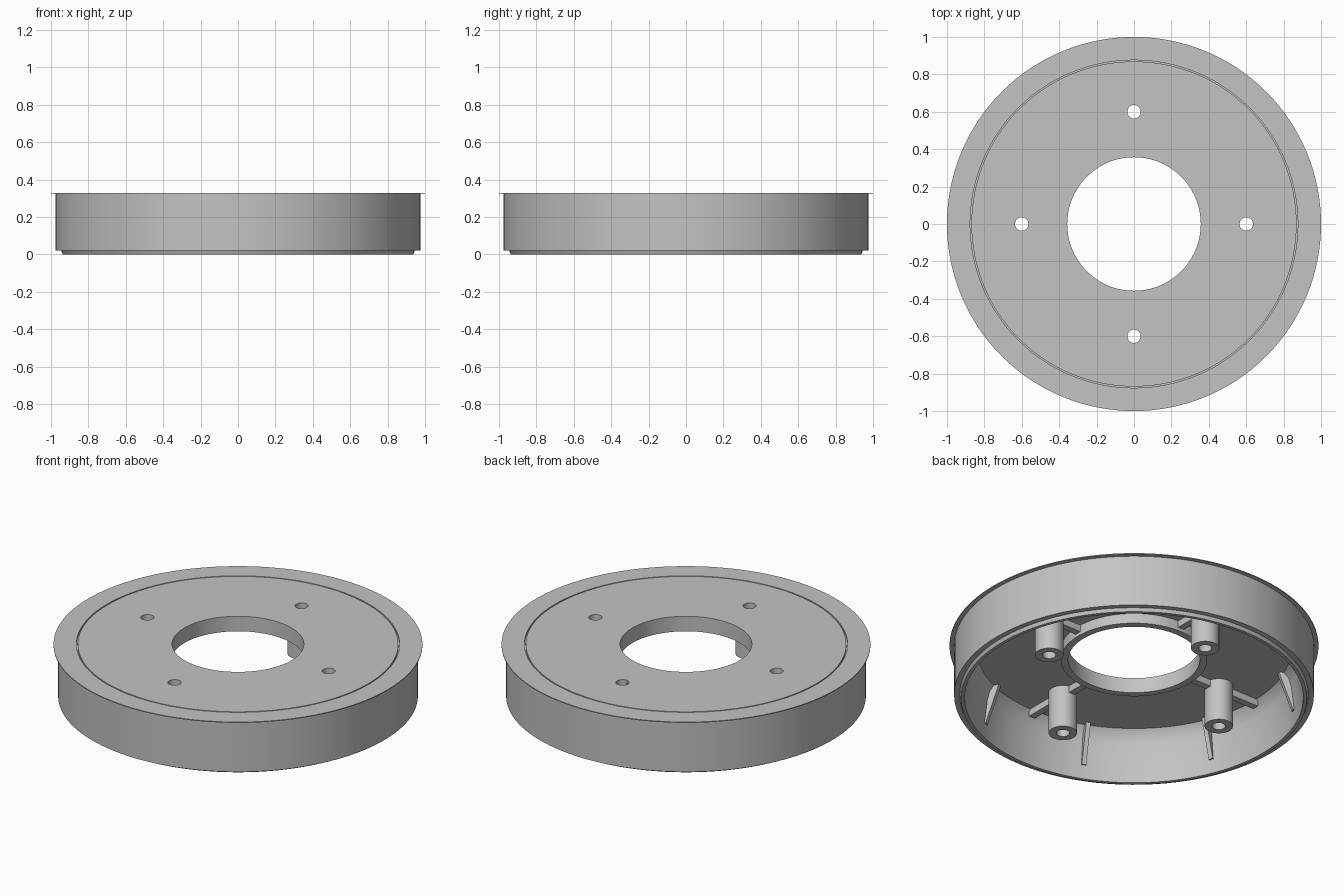
import bpy, bmesh
from math import sin, cos, pi

cube = bpy.data.objects.get("Cube")
if cube:
    bpy.data.objects.remove(cube, do_unlink=True)

TOP, CEILING = 0.33, 0.30
POST_R, POST_HOLE, POST_DIST = 0.077, 0.036, 0.60

grey = bpy.data.materials.new("plain grey")
grey.use_nodes = True
colour = (0.55, 0.55, 0.55, 1)
grey.diffuse_color = colour
grey.node_tree.nodes["Principled BSDF"].inputs["Base Color"].default_value = colour


def finish(name, bm):
    bmesh.ops.recalc_face_normals(bm, faces=bm.faces)
    mesh = bpy.data.meshes.new(name)
    bm.to_mesh(mesh)
    bm.free()
    mesh.materials.append(grey)
    obj = bpy.data.objects.new(name, mesh)
    bpy.context.collection.objects.link(obj)
    return obj


def smooth(obj):
    bpy.ops.object.select_all(action="DESELECT")
    obj.select_set(True)
    bpy.context.view_layer.objects.active = obj
    bpy.ops.object.shade_smooth_by_angle(angle=0.5)


def lathe(name, profile, segments, centre=(0, 0)):
    """Turn a closed (radius, height) profile about a vertical axis."""
    bm = bmesh.new()
    rings = []
    for i in range(segments):
        a = 2 * pi * i / segments
        rings.append([bm.verts.new((centre[0] + r * cos(a), centre[1] + r * sin(a), z))
                      for r, z in profile])
    n = len(profile)
    for i, ring in enumerate(rings):
        after = rings[(i + 1) % segments]
        for j in range(n):
            k = (j + 1) % n
            bm.faces.new((ring[j], after[j], after[k], ring[k]))
    return finish(name, bm)


def fin(name, outline, width, angle):
    """Upright plate: a (radius, height) outline given a width, set at an angle."""
    bm = bmesh.new()
    sides = []
    for t in (-width / 2, width / 2):
        sides.append([bm.verts.new((r * cos(angle) - t * sin(angle),
                                    r * sin(angle) + t * cos(angle), z))
                      for r, z in outline])
    bm.faces.new(sides[0])
    bm.faces.new(sides[1])
    n = len(outline)
    for j in range(n):
        k = (j + 1) % n
        bm.faces.new((sides[0][j], sides[0][k], sides[1][k], sides[1][j]))
    return finish(name, bm)


# Hollow cover: top plate, groove, thin lip, outer wall, stepped foot, inner collar
body = lathe("cover_body", [
    (0.357, TOP), (0.869, TOP), (0.869, TOP - 0.012), (0.876, TOP - 0.012),
    (0.876, TOP), (1.0, TOP), (1.0, TOP - 0.005), (0.975, TOP - 0.005),
    (0.975, 0.02), (0.945, 0.02), (0.937, 0), (0.918, 0),
    (0.905, 0.10), (0.89, 0.22), (0.875, 0.27), (0.85, CEILING),
    (0.397, CEILING), (0.397, 0.24), (0.357, 0.24)], 128)

# Screw holes through the top plate
for i in range(4):
    a = i * pi / 2
    bm = bmesh.new()
    bmesh.ops.create_cone(bm, cap_ends=True, segments=32, radius1=POST_HOLE,
                          radius2=POST_HOLE, depth=0.2)
    bmesh.ops.translate(bm, verts=bm.verts,
                        vec=(POST_DIST * cos(a), POST_DIST * sin(a), TOP))
    cutter = finish("hole_cutter", bm)
    cutter.hide_render = True
    mod = body.modifiers.new("screw_hole", "BOOLEAN")
    mod.operation, mod.solver, mod.object = "DIFFERENCE", "EXACT", cutter
    bpy.context.view_layer.objects.active = body
    bpy.ops.object.modifier_apply(modifier=mod.name)
    bpy.data.objects.remove(cutter, do_unlink=True)
smooth(body)

# Hollow screw posts, each tied to the collar and the wall by ribs
for i in range(4):
    a = i * pi / 2
    post = lathe("screw_post", [(POST_HOLE, 0.046), (POST_R, 0.046),
                                (POST_R, CEILING + 0.002), (POST_HOLE, CEILING + 0.002)],
                 32, (POST_DIST * cos(a), POST_DIST * sin(a)))
    smooth(post)
    for name, r0, r1 in (("inner_rib", 0.39, 0.53), ("outer_rib", 0.67, 0.86)):
        fin(name, [(r0, 0.26), (r1, 0.26), (r1, CEILING + 0.002), (r0, CEILING + 0.002)],
            0.04, a)

# Tapered gussets stiffening the outer wall
for i in range(8):
    fin("wall_gusset", [(0.82, CEILING + 0.002), (0.83, 0.27), (0.90, 0.08),
                        (0.93, 0.08), (0.93, CEILING + 0.002)],
        0.025, (i + 0.5) * pi / 4)
